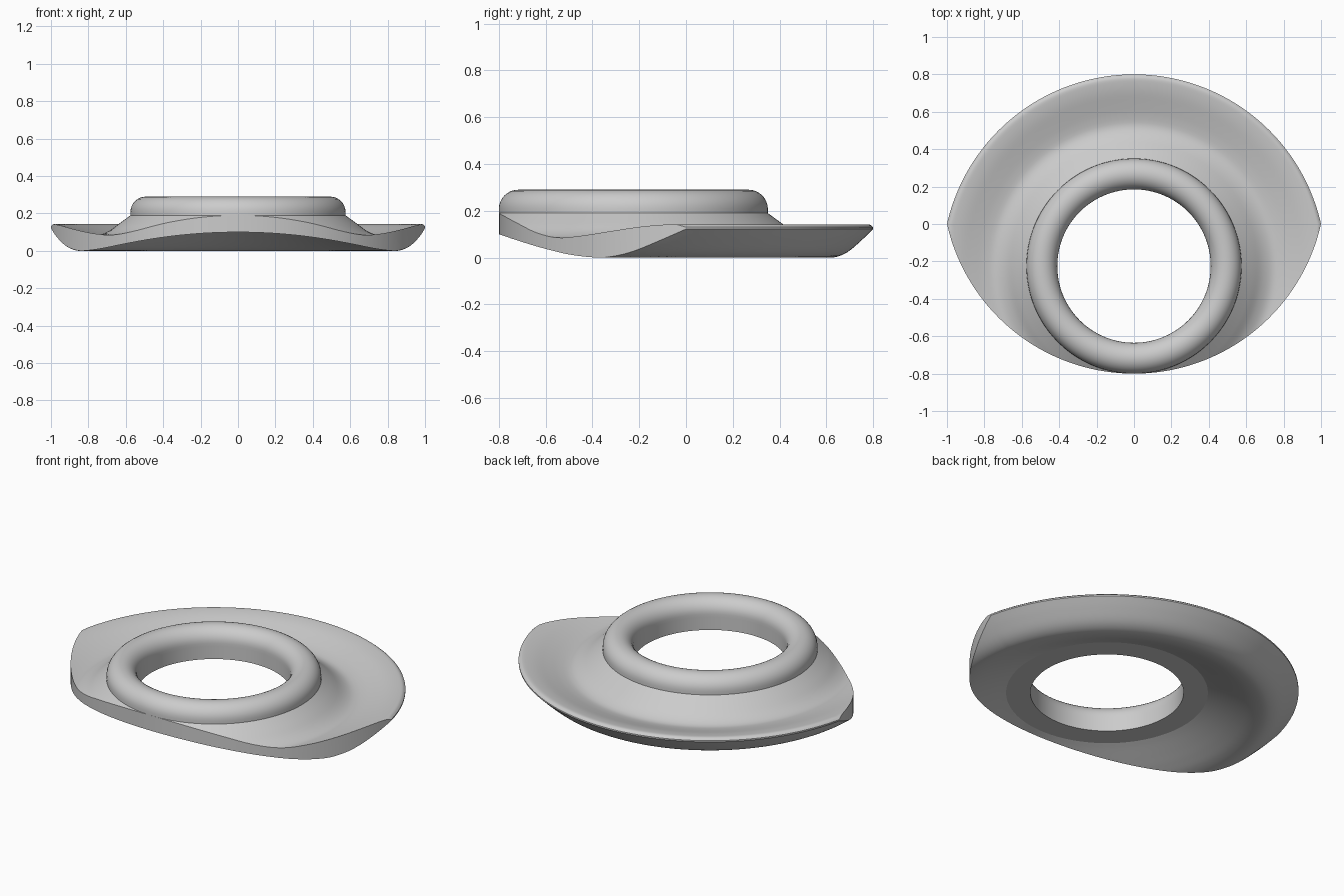
import bpy
import bmesh
from math import sin, cos, pi, atan2, sqrt, radians

if "Cube" in bpy.data.objects:
    bpy.data.objects.remove(bpy.data.objects["Cube"], do_unlink=True)

R = 1.025          # radius of both arcs of the lens outline
AXIS_Y = -0.225    # the opening sits forward of the middle
HOLE, RING = 0.41, 0.575
SEAM_Z = 0.19

# Cross-section heights by distance from the opening's axis
TOP = [(0.575, 0.19), (0.635, 0.146), (0.69, 0.106), (0.745, 0.085), (0.80, 0.092),
       (0.86, 0.109), (0.933, 0.131), (0.985, 0.141), (1.01, 0.141), (1.025, 0.13)]
BOTTOM = [(0.54, 0.115), (0.575, 0.1), (0.65, 0.066), (0.715, 0.037), (0.78, 0.012),
          (0.845, 0), (0.885, 0.008), (0.925, 0.03), (0.98, 0.078), (1.025, 0.122)]

grey = bpy.data.materials.new("plain_grey")
grey.use_nodes = True
grey.diffuse_color = (0.6, 0.6, 0.6, 1)
grey.node_tree.nodes["Principled BSDF"].inputs["Base Color"].default_value = (0.6, 0.6, 0.6, 1)


def height(points, r):
    """Smooth curve through the points."""
    def slope(i):
        a, b = points[max(i - 1, 0)], points[min(i + 1, len(points) - 1)]
        return (b[1] - a[1]) / (b[0] - a[0])
    i = 0
    while i < len(points) - 2 and r > points[i + 1][0]:
        i += 1
    (r0, z0), (r1, z1) = points[i], points[i + 1]
    w = r1 - r0
    t = (r - r0) / w
    return ((1 + 2 * t) * (1 - t) ** 2 * z0 + t * (1 - t) ** 2 * w * slope(i)
            + t * t * (3 - 2 * t) * z1 + t * t * (t - 1) * w * slope(i + 1))


def sweep(name, angles, section):
    """Skin a section, which may change with the angle, around the axis."""
    bm = bmesh.new()
    rows = [[bm.verts.new((r * cos(a), AXIS_Y + r * sin(a), z)) for r, z in section(a)]
            for a in angles]
    for row, nxt in zip(rows, rows[1:] + rows[:1]):
        for j in range(len(row) - 1):
            bm.faces.new((row[j], nxt[j], nxt[j + 1], row[j + 1]))
    bmesh.ops.recalc_face_normals(bm, faces=bm.faces)
    mesh = bpy.data.meshes.new(name)
    bm.to_mesh(mesh)
    bm.free()
    mesh.materials.append(grey)
    obj = bpy.data.objects.new(name, mesh)
    bpy.context.collection.objects.link(obj)
    bpy.ops.object.select_all(action="DESELECT")
    obj.select_set(True)
    bpy.context.view_layer.objects.active = obj
    bpy.ops.object.shade_smooth_by_angle(angle=radians(21))
    return obj


# Angles meet exactly at the two pointed tips of the outline
tip = atan2(-AXIS_Y, 1)
N = 96
angles = [tip + (pi - 2 * tip) * i / N for i in range(N)]
angles += [pi - tip + (pi + 2 * tip) * i / N for i in range(N)]


def reach(a):
    """Distance from the axis to the outline; the front is cut by a second arc."""
    d = -2 * AXIS_Y
    cut = d * sin(a) + sqrt(R * R - (d * cos(a)) ** 2)
    return max(min(R, cut), RING + 0.0002)


def flange_section(a):
    edge = reach(a)
    steps = [sin(pi / 2 * i / 32) for i in range(33)]
    under = [(0.54 + (edge - 0.54) * t) for t in steps]
    over = [(RING + (edge - RING) * t) for t in reversed(steps)]
    return ([(HOLE, SEAM_Z), (HOLE, 0.115)]
            + [(r, height(BOTTOM, r)) for r in under]
            + [(r, height(TOP, r)) for r in over])


def ring_section(a):
    mid, half = (HOLE + RING) / 2, (RING - HOLE) / 2
    dome = [(mid + half * cos(pi * i / 16), 0.29 - half + half * sin(pi * i / 16))
            for i in range(17)]
    return [(RING, SEAM_Z)] + dome + [(HOLE, SEAM_Z)]


# Dished flange with a vertical cut along the front, and the rounded collar
sweep("dished_flange", angles, flange_section)
sweep("rounded_collar", angles, ring_section)
